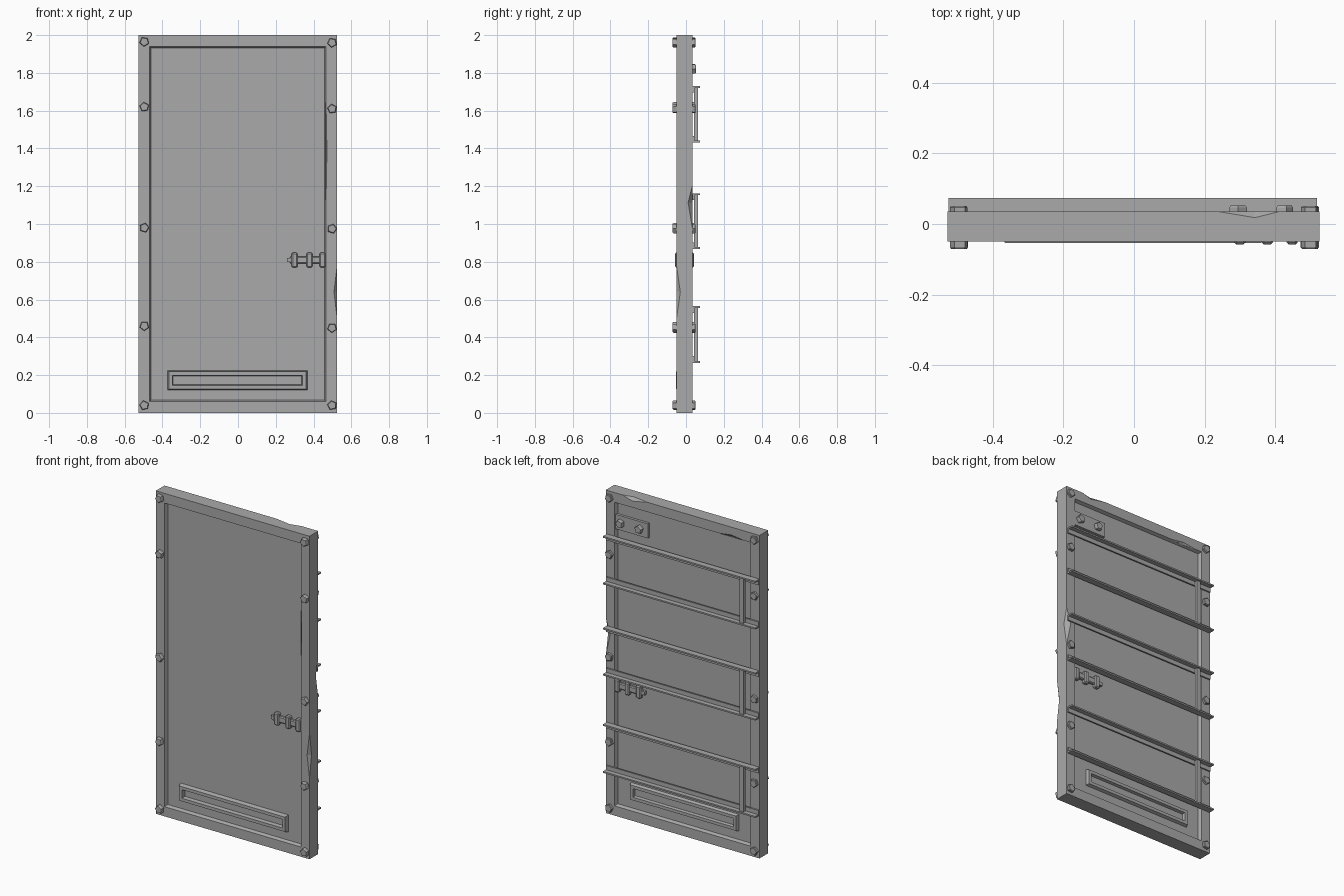
import bpy, bmesh, math
from mathutils import Vector

cube = bpy.data.objects.get("Cube")
if cube:
    bpy.data.objects.remove(cube, do_unlink=True)

steel = bpy.data.materials.new("grey_steel")
steel.use_nodes = True
GREY = (0.4, 0.4, 0.4, 1)
steel.diffuse_color = GREY
steel.node_tree.nodes["Principled BSDF"].inputs["Base Color"].default_value = GREY


def finish(name, bm):
    bmesh.ops.recalc_face_normals(bm, faces=bm.faces)
    mesh = bpy.data.meshes.new(name)
    bm.to_mesh(mesh)
    bm.free()
    mesh.materials.append(steel)
    obj = bpy.data.objects.new(name, mesh)
    bpy.context.collection.objects.link(obj)
    return obj


def box(name, x, y, z, bevel=0):
    """Box from (min, max) spans on each axis."""
    bm = bmesh.new()
    bmesh.ops.create_cube(bm, size=1)
    for v in bm.verts:
        v.co = [s[0] if c < 0 else s[1] for c, s in zip(v.co, (x, y, z))]
    if bevel:
        bmesh.ops.bevel(bm, geom=bm.edges[:], offset=bevel, segments=1, affect='EDGES')
    return finish(name, bm)


def ring_frame(name, x, z, profile):
    """Rectangular frame: profile lists (inset, y) around the section."""
    bm = bmesh.new()
    loops = []
    for d, y in profile:
        corners = [(x[0] + d, z[0] + d), (x[1] - d, z[0] + d),
                   (x[1] - d, z[1] - d), (x[0] + d, z[1] - d)]
        loops.append([bm.verts.new((cx, y, cz)) for cx, cz in corners])
    for a, b in zip(loops, loops[1:] + loops[:1]):
        for i in range(4):
            j = (i + 1) % 4
            bm.faces.new((a[i], a[j], b[j], b[i]))
    return finish(name, bm)


def bolt(name, x, z, y0, y1, turn, radius=0.026):
    """Five-sided bolt head tapering from y0 to y1."""
    bm = bmesh.new()
    loops = []
    for y, r in ((y0, radius), (y0 + 0.75 * (y1 - y0), radius), (y1, radius * 0.85)):
        angles = [turn + math.tau * k / 5 for k in range(5)]
        loops.append([bm.verts.new((x + r * math.cos(a), y, z + r * math.sin(a))) for a in angles])
    for a, b in zip(loops, loops[1:]):
        for i in range(5):
            j = (i + 1) % 5
            bm.faces.new((a[i], a[j], b[j], b[i]))
    bm.faces.new(loops[0])
    bm.faces.new(loops[-1])
    return finish(name, bm)


def chip(target, a, b, d1, d2, t=0.5):
    """Knock a long shallow dent out of the edge running from a to b."""
    a, b, d1, d2 = map(Vector, (a, b, d1, d2))
    mid = a.lerp(b, t)
    bm = bmesh.new()
    for p in (a, b, mid + d1, mid - d1, mid + d2, mid - d2):
        bm.verts.new(p)
    bmesh.ops.convex_hull(bm, input=bm.verts[:])
    cutter = finish("dent_cutter", bm)
    cutter.hide_render = True
    mod = target.modifiers.new("dent", 'BOOLEAN')
    mod.operation = 'DIFFERENCE'
    mod.solver = 'EXACT'
    mod.object = cutter
    bpy.context.view_layer.objects.active = target
    bpy.ops.object.modifier_apply(modifier=mod.name)
    bpy.data.objects.remove(cutter, do_unlink=True)


# Door frame with sloping inner lips
L, R, FRONT, BACK = -0.528, 0.525, -0.05, 0.035
frame = ring_frame("door_frame", (L, R), (0, 2), [
    (0, FRONT), (0.06, FRONT), (0.068, -0.03),
    (0.068, 0.015), (0.06, BACK), (0, BACK)])

# Dents along the outer and inner edges
chip(frame, (R, FRONT, 0.5), (R, FRONT, 0.78), (0.017, 0, 0), (0, 0.02, 0))
chip(frame, (R, BACK, 0.97), (R, BACK, 1.21), (0.03, 0, 0), (0, 0.024, 0), 0.6)
chip(frame, (0.24, BACK, 2), (0.41, BACK, 2), (0, 0.017, 0), (0, 0, 0.02), 0.6)
chip(frame, (R - 0.06, FRONT, 1.07), (R - 0.06, FRONT, 1.7), (0.006, 0, 0), (0, 0.01, 0))
chip(frame, (-0.42, BACK, 1.94), (-0.25, BACK, 1.94), (0, 0.01, 0), (0, 0, 0.012))

# Recessed door panel
box("door_panel", (L + 0.065, R - 0.065), (-0.03, 0.015), (0.065, 1.935))

# Vent rims on both sides
for side, base, top in (("front", -0.029, -0.054), ("back", 0.014, 0.033)):
    ring_frame(side + "_vent_rim", (-0.373, 0.367), (0.12, 0.225), [
        (0, base), (0.007, top), (0.026, top), (0.03, base)])

# Frame bolts on both sides
for side, y0, y1 in (("front", FRONT, -0.071), ("back", BACK, 0.051)):
    for column, x, heights in (("right", -0.496, (0.04, 0.46, 0.98, 1.62, 1.965)),
                               ("left", 0.498, (0.04, 0.45, 0.975, 1.61, 1.96))):
        for i, z in enumerate(heights):
            bolt(f"{side}_{column}_bolt_{i + 1}", x, z, y0, y1, 0.5 + i * 0.4)

# Back angle-iron rails in pairs, each pair joined by an upright
for i, (low, high) in enumerate(((0.265, 0.565), (0.868, 1.162), (1.432, 1.73))):
    for label, z, s in (("lower", low, 1), ("upper", high, -1)):
        bm = bmesh.new()
        section = [(BACK, 0), (0.073, 0), (0.073, 0.009), (0.044, 0.009), (0.044, 0.035), (BACK, 0.035)]
        face = bm.faces.new([bm.verts.new((L + 0.002, y, z + s * h)) for y, h in section])
        ext = bmesh.ops.extrude_face_region(bm, geom=[face])["geom"]
        verts = [g for g in ext if isinstance(g, bmesh.types.BMVert)]
        bmesh.ops.translate(bm, verts=verts, vec=(1.044, 0, 0))
        finish(f"{label}_rail_{i + 1}", bm)
    box(f"rail_upright_{i + 1}", (-0.437, -0.412), (0.043, 0.063), (low + 0.005, high - 0.005))

# Small bolted plate in the upper back corner
box("back_plate", (0.24, 0.463), (0.013, 0.031), (1.775, 1.865))
for i, x in enumerate((0.295, 0.425)):
    bolt(f"plate_bolt_{i + 1}", x, 1.82, 0.03, 0.052, 0.3 + i)

# Sliding latch with three clips on both sides
for side, base, rod, outer in (("front", -0.028, -0.05, -0.058), ("back", 0.013, 0.034, 0.042)):
    box(side + "_latch_rod", (0.275, 0.464), sorted((base, rod)), (0.79, 0.828), 0.005)
    box(side + "_latch_tip", (0.26, 0.28), sorted((base, rod)), (0.798, 0.82))
    for i, x in enumerate((0.3, 0.378, 0.448)):
        box(f"{side}_latch_clip_{i + 1}", (x - 0.016, x + 0.016),
            sorted((base, outer)), (0.77, 0.848), 0.006)
